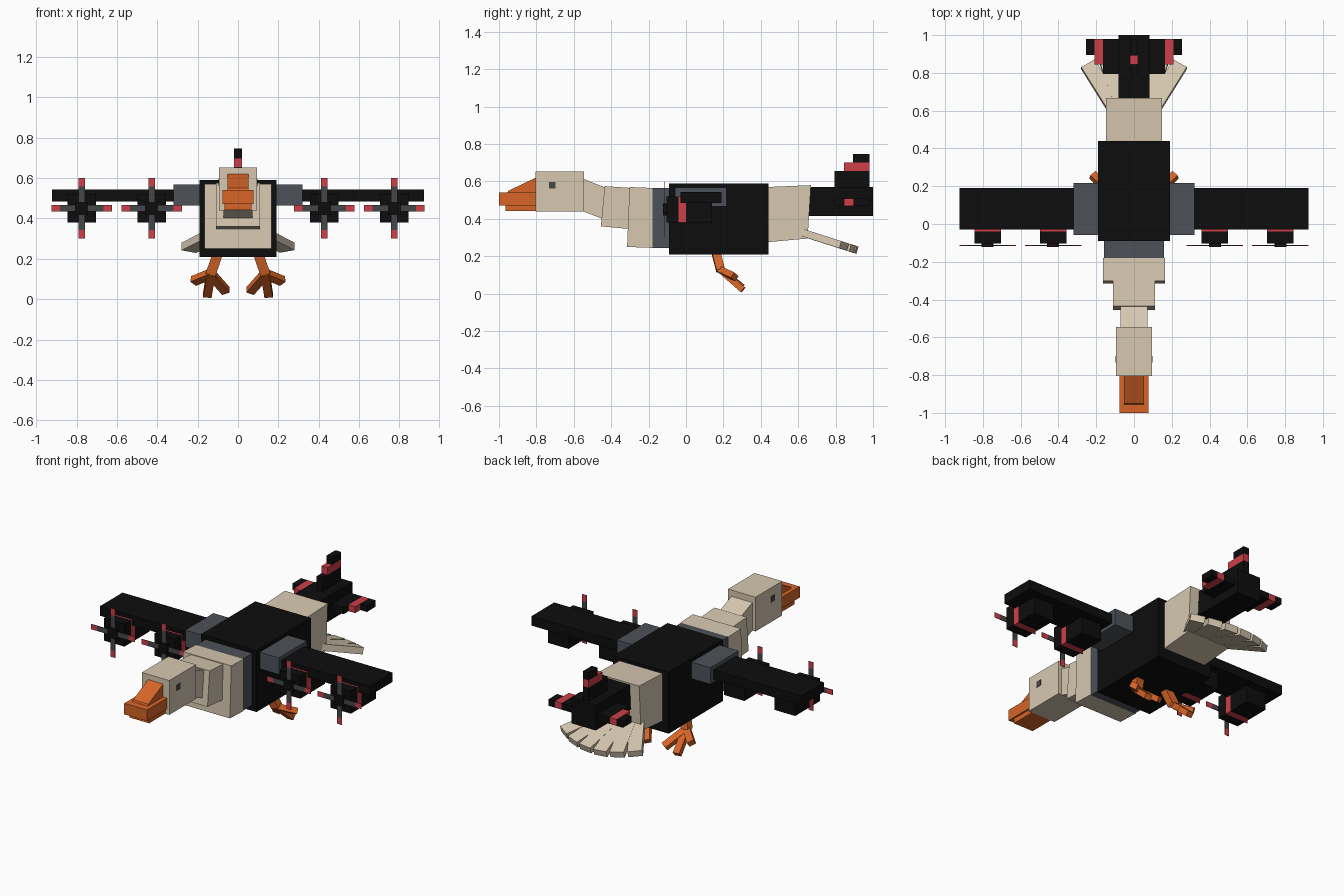
import bpy, math
from mathutils import Vector

if "Cube" in bpy.data.objects:
    bpy.data.objects.remove(bpy.data.objects["Cube"])


def mat(name, r, g, b):
    m = bpy.data.materials.new(name)
    m.diffuse_color = (r, g, b, 1)
    m.use_nodes = True
    m.node_tree.nodes["Principled BSDF"].inputs["Base Color"].default_value = m.diffuse_color
    return m


BLACK = mat("black", 0.004, 0.004, 0.004)
GREY = mat("slate grey", 0.075, 0.085, 0.10)
DARK = mat("dark grey", 0.06, 0.062, 0.066)
BEIGE = mat("beige", 0.68, 0.58, 0.44)
ORANGE = mat("orange", 0.68, 0.13, 0.02)
RED = mat("red", 0.62, 0.05, 0.065)

QUADS = [(0, 1, 2, 3), (7, 6, 5, 4), (0, 4, 5, 1), (1, 5, 6, 2), (2, 6, 7, 3), (3, 7, 4, 0)]


def hexa(name, verts, material):
    """Six-sided solid from two matching rings of four points."""
    me = bpy.data.meshes.new(name)
    me.from_pydata([tuple(v) for v in verts], [], QUADS)
    me.materials.append(material)
    ob = bpy.data.objects.new(name, me)
    bpy.context.collection.objects.link(ob)
    # consistent outward normals
    import bmesh
    bm = bmesh.new()
    bm.from_mesh(me)
    bmesh.ops.recalc_face_normals(bm, faces=bm.faces)
    bm.to_mesh(me)
    bm.free()
    return ob


def prism(name, profile, hx, material):
    """Side profile of (y, z) points, extruded to x = +-hx."""
    return hexa(name, [(x, y, z) for x in (-hx, hx) for y, z in profile], material)


def box(name, x0, x1, y0, y1, z0, z1, material):
    ring = [(y0, z0), (y1, z0), (y1, z1), (y0, z1)]
    return hexa(name, [(x, y, z) for x in (x0, x1) for y, z in ring], material)


def beam(name, a, b, w, h, material, up=(0, 0, 1)):
    """Bar from a to b, w wide sideways and h thick."""
    a, b = Vector(a), Vector(b)
    d = (b - a).normalized()
    s = d.cross(Vector(up)).normalized()
    u = s.cross(d)
    ring = [s * (i * w / 2) + u * (j * h / 2) for i, j in ((-1, -1), (1, -1), (1, 1), (-1, 1))]
    return hexa(name, [p + r for p in (a, b) for r in ring], material)


# Body, neck and head
box("body", -0.19, 0.19, -0.09, 0.44, 0.21, 0.59, BLACK)
box("neck_collar", -0.16, 0.16, -0.185, -0.08, 0.245, 0.565, GREY)
prism("neck_base", [(-0.315, 0.25), (-0.18, 0.245), (-0.18, 0.565), (-0.302, 0.57)], 0.165, BEIGE)
prism("neck_middle", [(-0.455, 0.36), (-0.29, 0.345), (-0.29, 0.565), (-0.435, 0.575)], 0.11, BEIGE)
prism("neck_top", [(-0.55, 0.44), (-0.42, 0.39), (-0.42, 0.562), (-0.55, 0.615)], 0.072, BEIGE)
box("head", -0.094, 0.094, -0.805, -0.545, 0.44, 0.652, BEIGE)

# Beak
box("beak_upper", -0.078, 0.078, -1.0, -0.80, 0.472, 0.54, ORANGE)
box("beak_lower", -0.068, 0.068, -0.965, -0.80, 0.442, 0.472, ORANGE)
prism("beak_ridge", [(-0.96, 0.53), (-0.80, 0.53), (-0.80, 0.622), (-0.95, 0.55)], 0.052, ORANGE)

# Rump and tail unit
prism("rump", [(0.43, 0.275), (0.65, 0.295), (0.668, 0.58), (0.43, 0.57)], 0.147, BEIGE)
box("tail_boom", -0.083, 0.083, 0.655, 1.0, 0.415, 0.57, BLACK)
box("tailplane", -0.165, 0.165, 0.795, 0.98, 0.47, 0.51, BLACK)
box("tail_fin", -0.02, 0.02, 0.795, 0.98, 0.565, 0.655, BLACK)
box("tail_fin_stripe", -0.02, 0.02, 0.845, 0.98, 0.655, 0.70, RED)
box("tail_fin_tip", -0.02, 0.02, 0.892, 0.98, 0.70, 0.746, BLACK)

# Fan of tail feathers, sloping down towards the back
for i in range(6):
    t = math.radians(-32 + 12.8 * i)
    lift = 0.001 * (i % 2)

    def fan(r):
        y = 0.455 + r * math.cos(t)
        return (r * math.sin(t), y, 0.525 - 0.32 * y + lift - 0.0)
    a, b = fan(0.14), fan(0.46)
    beam("tail_feather", a, b, 0.083, 0.04, BEIGE, (0, 0.305, 0.952))

for s in (-1, 1):
    # Tailplane tips
    box("tailplane_stripe", s * 0.165, s * 0.21, 0.845, 0.98, 0.47, 0.51, RED)
    box("tailplane_tip", s * 0.21, s * 0.255, 0.895, 0.98, 0.47, 0.51, BLACK)

    # Eye
    box("eye", s * 0.093, s * 0.097, -0.733, -0.698, 0.562, 0.598, DARK)

    # Wing
    box("wing_root", s * 0.15, s * 0.32, -0.058, 0.217, 0.465, 0.568, GREY)
    box("wing", s * 0.30, s * 0.923, -0.03, 0.19, 0.485, 0.544, BLACK)

    # Engines with flat four-bladed propellers
    for ex in (0.428, 0.775):
        cx, cz = s * ex, 0.45
        box("engine_front", cx - 0.07, cx + 0.07, -0.103, -0.04, 0.38, 0.52, BLACK)
        box("engine_ring", cx - 0.07, cx + 0.07, -0.04, 0.0, 0.38, 0.52, RED)
        box("engine_rear", cx - 0.07, cx + 0.07, 0.0, 0.14, 0.38, 0.52, BLACK)
        box("propeller_hub", cx - 0.032, cx + 0.032, -0.122, -0.10, cz - 0.032, cz + 0.032, BLACK)
        for dx, dz in ((1, 0), (-1, 0), (0, 1), (0, -1)):
            for name, r0, r1, m in (("propeller_blade", 0.02, 0.108, DARK),
                                    ("propeller_tip", 0.108, 0.15, RED)):
                beam(name, (cx + dx * r0, -0.114, cz + dz * r0),
                     (cx + dx * r1, -0.114, cz + dz * r1), 0.032, 0.003, m, (0, 1, 0))

    # Leg and webless foot with three toes
    ankle = (s * 0.135, 0.185, 0.125)
    beam("leg", (s * 0.095, 0.155, 0.24), ankle, 0.05, 0.045, ORANGE, (0, 1, 0))
    for tip in ((0.22, 0.26, 0.09), (0.152, 0.305, 0.02), (0.06, 0.295, 0.04)):
        beam("toe", ankle, (s * tip[0], tip[1], tip[2]), 0.042, 0.034, ORANGE, (0, 0.65, 0.76))
